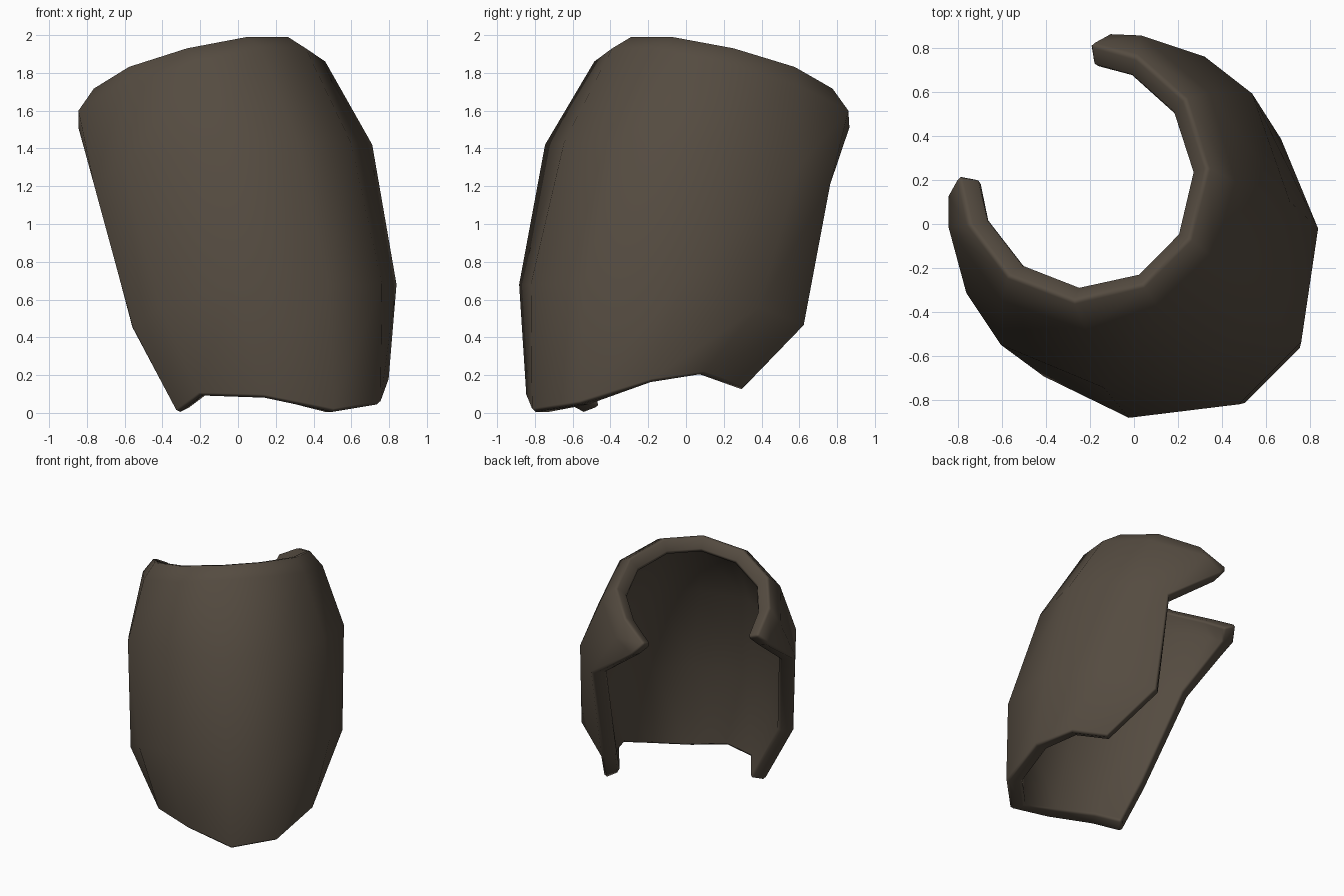
import bpy, bmesh, math

if "Cube" in bpy.data.objects:
    bpy.data.objects.remove(bpy.data.objects["Cube"])

# Half of the outer shell as rows from the collar rim down to the hem.
# Each point is (forward, sideways, height); forward is the diagonal (+x, -y).
# Columns run from beside the front centre line round to the back opening.
ROWS = [
    [(.22, .15, 2.0), (.05, .43, 1.94), (-.24, .57, 1.845), (-.53, .54, 1.735), (-.73, .42, 1.60)],
    [(.36, .17, 1.93), (.19, .48, 1.86), (-.18, .67, 1.73), (-.585, .62, 1.60), (-.70, .51, 1.50)],
    [(.68, .20, 1.43), (.43, .60, 1.42), (-.04, .81, 1.30), (-.33, .765, 1.20), None],
    [(.92, .20, .68), (.608, .61, .68), (.20, .765, .56), (-.23, .67, .46), None],
    [(.935, .175, .025), (.695, .465, .12), (.42, .56, .155), (.15, .60, .055), None],
]
# The lower back corner and hem sit further forward on the left side
LEFT = {(3, 3): (0, .80, .45), (4, 2): (.37, .63, .14)}


def place(a, s, z):
    """Turn diagonal coordinates into world ones, with the slight twist of the hem."""
    z += .12 * s * max(0, 1 - z / .45)
    s -= .01 + .035 * a
    r = math.sqrt(.5)
    return ((a + s) * r, (s - a) * r, z)


# Armour shell: mirrored grid of outer faces
bm = bmesh.new()
grid = []
for j, row in enumerate(ROWS):
    half = [LEFT.get((j, i), p) for i, p in enumerate(row)]
    left = [p and (p[0], -p[1], p[2]) for p in reversed(half)]
    grid.append([bm.verts.new(place(*p)) if p else None for p in left + row])
for upper, lower in zip(grid, grid[1:]):
    for i in range(len(upper) - 1):
        corners = [lower[i], lower[i + 1], upper[i + 1], upper[i]]
        corners = [v for v in corners if v]
        if len(corners) > 2:
            bm.faces.new(corners)
mesh = bpy.data.meshes.new("armour_shell")
bm.to_mesh(mesh)
bm.free()
shell = bpy.data.objects.new("armour_shell", mesh)
bpy.context.collection.objects.link(shell)
bpy.context.view_layer.objects.active = shell
shell.select_set(True)

# Wall thickness grown inwards, with narrow softened edges
wall = shell.modifiers.new("wall", 'SOLIDIFY')
wall.thickness = .12
wall.offset = -1
soft = shell.modifiers.new("soft_edges", 'BEVEL')
soft.width = .02
soft.segments = 1
soft.limit_method = 'ANGLE'
soft.angle_limit = math.radians(60)
for name in ("wall", "soft_edges"):
    bpy.ops.object.modifier_apply(modifier=name)
bpy.ops.object.shade_smooth()
shell.modifiers.new("even_shading", 'WEIGHTED_NORMAL')

# Single dark brown colour
mat = bpy.data.materials.new("dark brown")
mat.diffuse_color = (.090, .071, .052, 1)
mat.use_nodes = True
mat.node_tree.nodes["Principled BSDF"].inputs["Base Color"].default_value = mat.diffuse_color
mesh.materials.append(mat)
